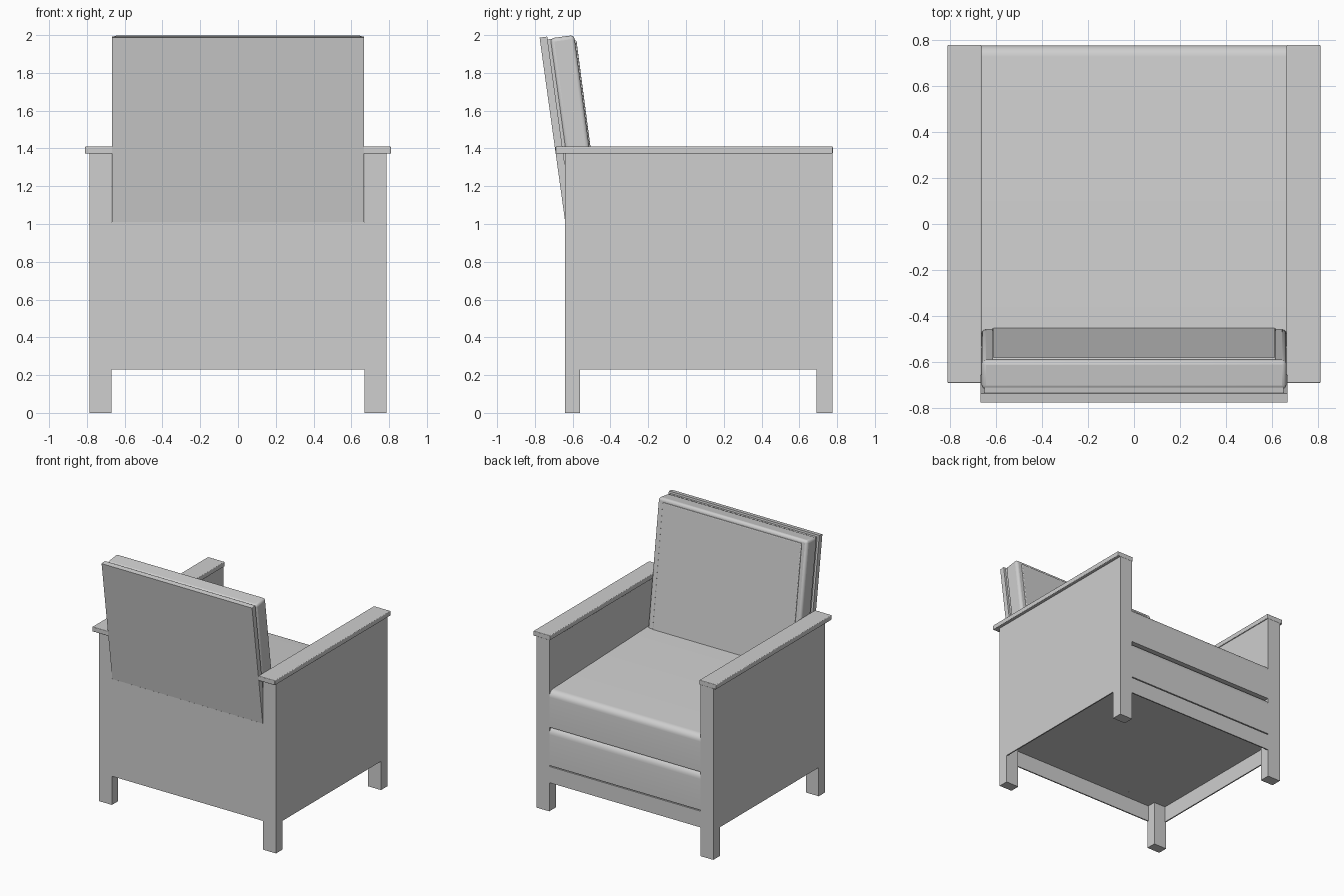
import bpy
import bmesh
from math import radians, sin, cos, pi

if "Cube" in bpy.data.objects:
    bpy.data.objects.remove(bpy.data.objects["Cube"], do_unlink=True)


def material(name, color):
    mat = bpy.data.materials.new(name)
    mat.use_nodes = True
    mat.diffuse_color = color
    mat.node_tree.nodes["Principled BSDF"].inputs["Base Color"].default_value = color
    return mat


GREY = material("plain grey", (0.62, 0.62, 0.62, 1))


def prism(name, profile, x0, x1, bevel=0, segments=3):
    """Extrude a (y, z) side profile from x0 to x1."""
    bm = bmesh.new()
    face = bm.faces.new([bm.verts.new((x0, y, z)) for y, z in profile])
    new = bmesh.ops.extrude_face_region(bm, geom=[face])["geom"]
    verts = [v for v in new if isinstance(v, bmesh.types.BMVert)]
    bmesh.ops.translate(bm, verts=verts, vec=(x1 - x0, 0, 0))
    bmesh.ops.recalc_face_normals(bm, faces=bm.faces)
    mesh = bpy.data.meshes.new(name)
    bm.to_mesh(mesh)
    bm.free()
    mesh.materials.append(GREY)
    obj = bpy.data.objects.new(name, mesh)
    bpy.context.collection.objects.link(obj)
    if bevel:
        mod = obj.modifiers.new("soft edges", "BEVEL")
        mod.width = bevel
        mod.segments = segments
        mod.limit_method = "ANGLE"
    bpy.ops.object.select_all(action="DESELECT")
    obj.select_set(True)
    bpy.context.view_layer.objects.active = obj
    bpy.ops.object.shade_smooth_by_angle(angle=radians(35))
    return obj


def box(name, x0, x1, y0, y1, z0, z1, bevel=0):
    return prism(name, [(y0, z0), (y1, z0), (y1, z1), (y0, z1)], x0, x1, bevel)


def rounded_slab(name, half, y0, y1, z0, z1, r, rise=0):
    """Slab rolled over at its upper y1 edge; rise lifts the top at y0."""
    arc = [(y1 - r + r * cos(a), z1 - r + r * sin(a))
           for a in [i * pi / 12 for i in range(7)]]
    return prism(name, [(y0, z0), (y1, z0)] + arc + [(y0, z1 + rise)], -half, half)


def leaning(name, half, back, front, z0, z1, lean, bevel=0):
    """Slab tilted backwards; back and front are y at the top."""
    drop = lean * (z1 - z0)
    rise = lean * (front - back)
    return prism(name, [(back + drop, z0), (front + drop, z0),
                        (front, z1), (back, z1 - rise)], -half, half, bevel)


INNER, OUTER = 0.67, 0.785
BACK, FRONT = -0.64, 0.775
SKIRT, FLOOR = 0.23, 0.36
THIN = 0.01

# Side panels with thin skirts, arm caps and legs
for side, s in (("left", 1), ("right", -1)):
    x0, x1 = sorted((s * INNER, s * OUTER))
    box(side + "_side_panel", x0, x1, BACK, FRONT, FLOOR, 1.38)
    k0, k1 = sorted((s * (OUTER - THIN), s * OUTER))
    box(side + "_skirt", k0, k1, BACK, FRONT, SKIRT, FLOOR)
    c0, c1 = sorted((s * 0.662, s * 0.81))
    box(side + "_arm_cap", c0, c1, -0.69, FRONT + 0.002, 1.372, 1.41, 0.005)
    box(side + "_open_end_leg", x0, x1, FRONT - 0.085, FRONT, 0, FLOOR)
    box(side + "_backrest_leg", x0, x1, BACK, BACK + 0.08, 0, FLOOR)

# Back panel, thin skirts and the floor of the body
box("back_panel", -INNER, INNER, BACK, BACK + 0.08, FLOOR, 1.01)
box("back_skirt", -INNER, INNER, BACK, BACK + THIN, SKIRT, FLOOR)
box("seat_skirt", -INNER, INNER, FRONT - THIN, FRONT, SKIRT, FLOOR)
box("body_floor", -INNER, INNER, BACK + THIN, FRONT - THIN, FLOOR, 0.37)

# Upholstered seat, its top rising slightly towards the backrest
rounded_slab("seat_base", INNER, BACK + 0.02, FRONT, 0.368, 0.675, 0.06)
rounded_slab("seat_cushion", INNER, BACK + 0.02, FRONT, 0.675, 0.965, 0.05, 0.045)

# Backrest: outer shell, recessed seam, cushion with a raised pad
leaning("backrest_shell", INNER - 0.003, -0.775, -0.735, 0.95, 1.992, 0.138)
leaning("backrest_seam", 0.65, -0.74, -0.71, 0.95, 1.98, 0.13)
leaning("backrest_cushion", 0.662, -0.72, -0.592, 0.9, 2.0, 0.135, 0.02)
leaning("backrest_pad", 0.615, -0.6, -0.58, 0.9, 1.972, 0.132, 0.006)
